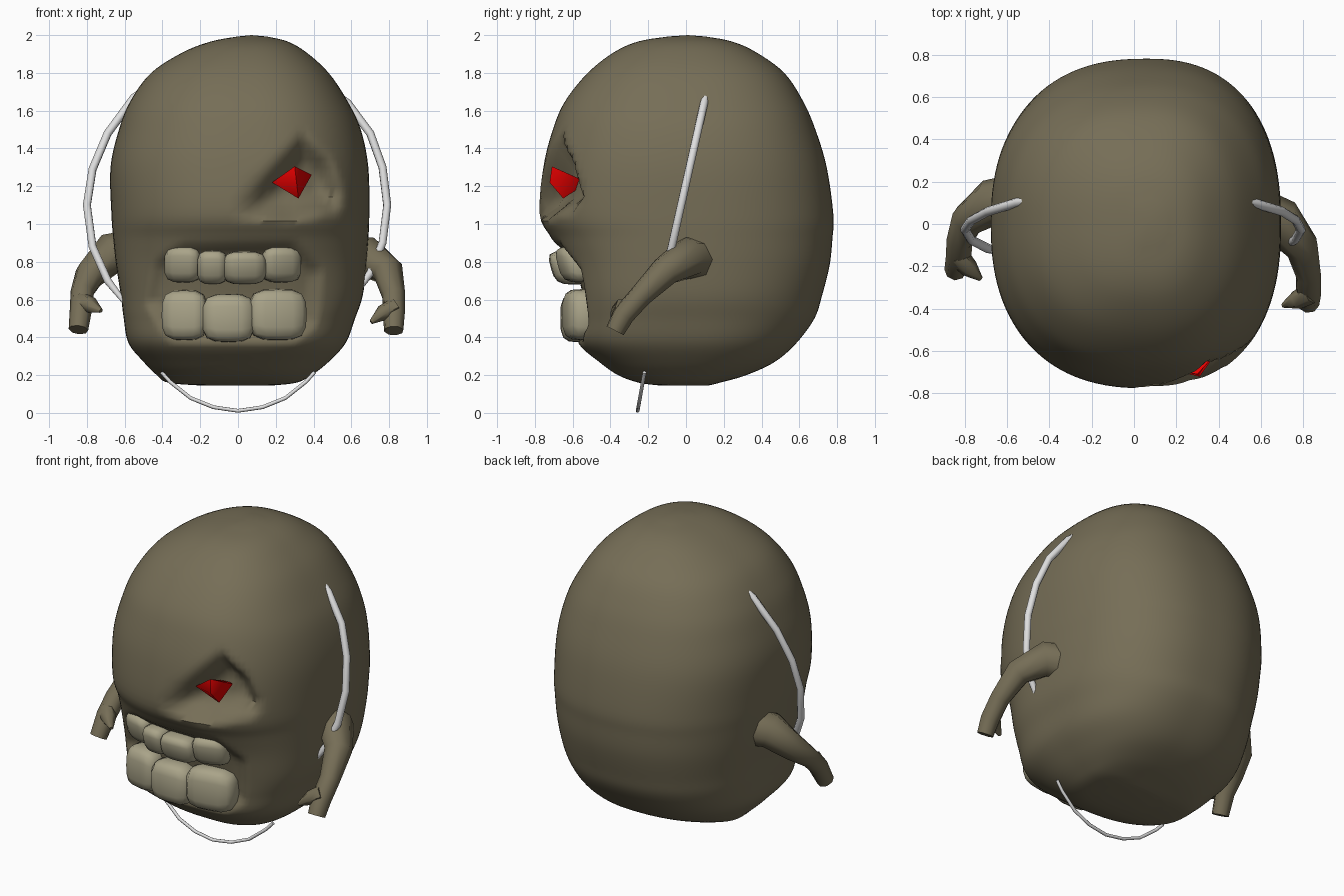
import bpy, bmesh, math

if "Cube" in bpy.data.objects:
    bpy.data.objects.remove(bpy.data.objects["Cube"])


def material(name, rgb):
    m = bpy.data.materials.new(name)
    m.diffuse_color = (*rgb, 1)
    m.use_nodes = True
    m.node_tree.nodes["Principled BSDF"].inputs["Base Color"].default_value = m.diffuse_color
    return m


SKIN = material("olive brown skin", (0.18, 0.155, 0.094))
TOOTH = material("bone", (0.40, 0.37, 0.25))
STEEL = material("pale metal", (0.74, 0.74, 0.74))
RED = material("red eye", (0.85, 0.0, 0.0))


def smooth(ob, angle):
    bpy.ops.object.select_all(action='DESELECT')
    ob.select_set(True)
    bpy.context.view_layer.objects.active = ob
    if angle:
        bpy.ops.object.shade_smooth_by_angle(angle=math.radians(angle))


def add_mesh(name, bm, mat, angle=50):
    bmesh.ops.recalc_face_normals(bm, faces=bm.faces)
    me = bpy.data.meshes.new(name)
    bm.to_mesh(me)
    bm.free()
    ob = bpy.data.objects.new(name, me)
    bpy.context.collection.objects.link(ob)
    me.materials.append(mat)
    smooth(ob, angle)
    return ob


def tube(name, pts, radii, mat, res=2):
    """Round bar through points with a radius at each point."""
    cu = bpy.data.curves.new(name, 'CURVE')
    cu.dimensions = '3D'
    cu.bevel_depth = 1.0
    cu.bevel_resolution = res
    cu.use_fill_caps = True
    sp = cu.splines.new('POLY')
    sp.points.add(len(pts) - 1)
    for p, co, r in zip(sp.points, pts, radii):
        p.co = (*co, 1)
        p.radius = r
    ob = bpy.data.objects.new(name, cu)
    bpy.context.collection.objects.link(ob)
    cu.materials.append(mat)
    smooth(ob, 0)
    bpy.ops.object.convert(target='MESH')
    smooth(bpy.context.object, 60)


def inside(x, z, poly):
    """Distance inside a convex outline (clockwise), negative outside."""
    best = 9
    for (ax, az), (bx, bz) in zip(poly, poly[1:] + poly[:1]):
        dx, dz = bx - ax, bz - az
        best = min(best, (dz * (x - ax) - dx * (z - az)) / math.hypot(dx, dz))
    return best


# Body rings: height, left, right, front, back
RINGS = [(0.145, -.20, .18, -.14, .12), (0.16, -.37, .31, -.25, .18),
         (0.20, -.43, .39, -.36, .32), (0.27, -.50, .48, -.46, .47),
         (0.37, -.58, .57, -.57, .585), (0.50, -.605, .62, -.585, .68),
         (0.62, -.62, .66, -.60, .72), (0.78, -.645, .68, -.645, .76),
         (0.92, -.66, .69, -.71, .775), (1.05, -.67, .695, -.775, .78),
         (1.30, -.675, .69, -.755, .745), (1.50, -.63, .65, -.705, .685),
         (1.65, -.57, .58, -.64, .62), (1.80, -.46, .48, -.52, .52),
         (1.91, -.29, .36, -.38, .37), (1.967, -.14, .26, -.25, .24),
         (1.993, .0, .15, -.09, .10)]
SOCKET = [(.02, 1.08), (.08, 1.20), (.34, 1.48), (.50, 1.33),
          (.57, 1.13), (.52, 1.07), (.28, 1.01), (.05, 1.03)]
MOUTH = [(-.50, .58), (-.45, .80), (-.30, .90), (.30, .91),
         (.45, .76), (.42, .46), (.30, .37), (-.36, .37)]


def ring_at(t):
    """Smooth interpolation between the body rings."""
    i = min(int(t), len(RINGS) - 2)
    f = t - i
    a, b, c, d = (RINGS[max(0, min(len(RINGS) - 1, i + k))] for k in (-1, 0, 1, 2))
    return [q + .5 * f * (r - p + f * (2 * p - 5 * q + 4 * r - s + f * (3 * (q - r) + s - p)))
            for p, q, r, s in zip(a, b, c, d)]


def build_body():
    bm = bmesh.new()
    segs, sub, cx = 120, 5, 0.06
    rows = []
    for k in range((len(RINGS) - 1) * sub + 1):
        z, xl, xr, yf, yb = ring_at(k / sub)
        jaw = max(0, math.cos(min(1, abs(z - .48) / .55) * math.pi / 2)) ** 2
        row = []
        for s in range(segs):
            a = 2 * math.pi * s / segs
            c, n = math.cos(a), math.sin(a)
            e = .84 - (.14 * jaw if n < 0 else 0)  # broad square jaw at the front
            x = cx + math.copysign(abs(c) ** e, c) * ((xr - cx) if c > 0 else (cx - xl))
            y = math.copysign(abs(n) ** e, n) * (yb if n > 0 else -yf)
            if y < -.1:  # sunken eye socket and mouth
                d = inside(x, z, SOCKET)
                if d > 0:
                    y += .15 * min(1, d / .11)
                d = inside(x, z, MOUTH)
                if d > 0:
                    y += .055 * min(1, d / .07)
            row.append(bm.verts.new((x, y, z)))
        rows.append(row)
    for lo, hi in zip(rows, rows[1:]):
        for s in range(segs):
            t = (s + 1) % segs
            bm.faces.new((lo[s], lo[t], hi[t], hi[s]))
    bm.faces.new(rows[0])
    top = bm.verts.new((.07, .01, 2.0))
    for s in range(segs):
        bm.faces.new((rows[-1][s], rows[-1][(s + 1) % segs], top))
    add_mesh("body", bm, SKIN, 60)


build_body()

# Faceted eye set in the socket
bm = bmesh.new()
rim = [bm.verts.new(v) for v in ((.18, -.69, 1.22), (.30, -.71, 1.305),
                                 (.39, -.61, 1.26), (.32, -.65, 1.135))]
for tip in ((.31, -.722, 1.22), (.30, -.52, 1.22)):
    p = bm.verts.new(tip)
    for i in range(4):
        bm.faces.new((rim[i], rim[(i + 1) % 4], p))
add_mesh("eye", bm, RED, 60)


def tooth(name, x0, x1, z0, z1, front, turn, lean, depth=.18):
    """Chunky rounded block that follows the jaw curve."""
    bm = bmesh.new()
    bmesh.ops.create_cube(bm, size=2)
    bmesh.ops.subdivide_edges(bm, edges=bm.edges[:], cuts=3, use_grid_fill=True)
    ca, sa = math.cos(turn), math.sin(turn)
    for v in bm.verts:
        p = v.co.copy()
        p /= (abs(p.x) ** 3.6 + abs(p.y) ** 3.6 + abs(p.z) ** 3.6) ** (1 / 3.6)
        x, y = p.x * (x1 - x0) / 2, p.y * depth / 2
        v.co = ((x0 + x1) / 2 + x * ca - y * sa * .5,
                front + depth / 2 + x * sa + y * ca - lean * p.z,
                (z0 + z1) / 2 + p.z * (z1 - z0) / 2)
    add_mesh(name, bm, TOOTH, 60)


UPPER = [(-.39, -.19, .69, .88, -.64, -.3), (-.215, -.055, .68, .86, -.70, -.12),
         (-.08, .15, .68, .855, -.715, .05), (.12, .335, .69, .88, -.67, .3)]
LOWER = [(-.405, -.16, .385, .65, -.625, -.2), (-.19, .09, .375, .63, -.665, 0),
         (.055, .365, .385, .655, -.645, .18)]
for i, t in enumerate(UPPER):
    tooth(f"upper_tooth_{i + 1}", *t, .025)
for i, t in enumerate(LOWER):
    tooth(f"lower_tooth_{i + 1}", *t, 0)

# Arms with a blunt finger and a small spur
ARM_R = (.14, .11, .082, .062, .06, .052)
tube("right_arm", [(.48, .08, .80), (.70, .01, .82), (.795, -.11, .75),
                   (.825, -.24, .62), (.825, -.33, .52), (.825, -.375, .435)], ARM_R, SKIN)
tube("right_spur", [(.83, -.33, .56), (.77, -.36, .53), (.705, -.385, .48)],
     (.05, .045, .012), SKIN, 1)
tube("left_arm", [(-.46, .12, .85), (-.68, .10, .84), (-.785, .02, .73),
                  (-.825, -.08, .64), (-.83, -.16, .56), (-.845, -.22, .44)], ARM_R, SKIN)
tube("left_spur", [(-.83, -.15, .59), (-.78, -.21, .57), (-.725, -.26, .54)],
     (.05, .045, .012), SKIN, 1)


# Metal hoops piercing the sides, leaning forward toward the bottom
def hoop(name, xz, radius):
    pts = [(x, .1 + (z - 1.66) * .225, z) for x, z in xz]
    tube(name, pts, [radius * .5] + [radius] * (len(pts) - 2) + [radius * .5], STEEL)


hoop("left_hoop", [(-.48, 1.73), (-.55, 1.67), (-.69, 1.48), (-.77, 1.29), (-.80, 1.1),
                   (-.77, .88), (-.69, .70), (-.58, .56)], .022)
hoop("right_hoop", [(.50, 1.71), (.58, 1.64), (.70, 1.48), (.765, 1.3), (.79, 1.1),
                    (.765, .9), (.70, .74), (.60, .60)], .022)

# Thin ring hanging under the chin
chin = [(.405, .215), (.36, .165), (.25, .078), (.13, .03), (0, .011)]
chin += [(-x, z) for x, z in chin[-2::-1]]
tube("chin_ring", [(x, -.258 + .18 * z, z) for x, z in chin], [.01] * len(chin), STEEL)
